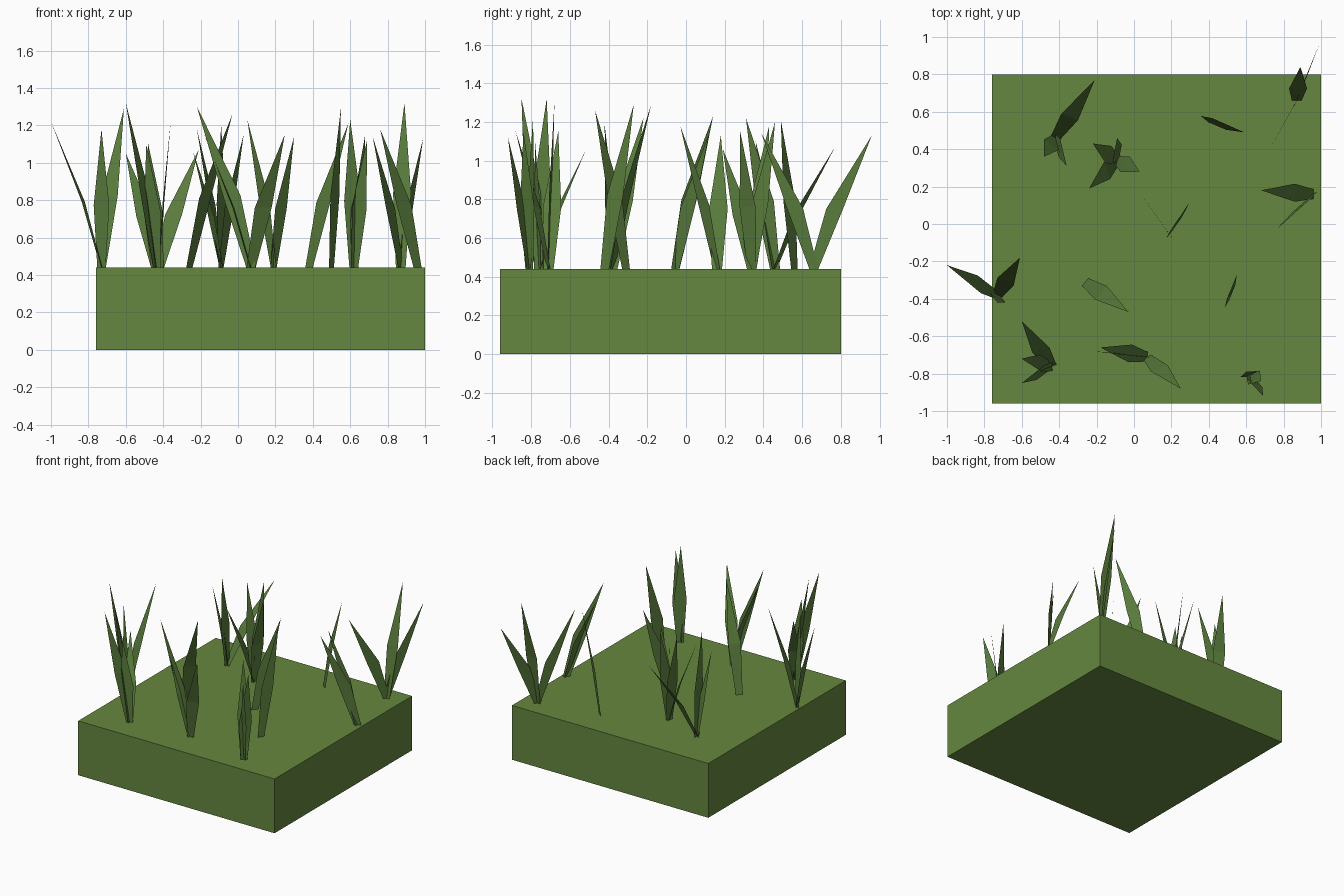
import bpy, bmesh, math
from mathutils import Vector

if "Cube" in bpy.data.objects:
    bpy.data.objects.remove(bpy.data.objects["Cube"])

TOP = 0.44


def material(name, rgb):
    m = bpy.data.materials.new(name)
    m.diffuse_color = (*rgb, 1)
    m.use_nodes = True
    m.node_tree.nodes["Principled BSDF"].inputs["Base Color"].default_value = m.diffuse_color
    return m


soil_green = material("turf_green", (0.13, 0.245, 0.05))
blade_green = material("blade_green", (0.10, 0.20, 0.045))

# Turf block
bpy.ops.mesh.primitive_cube_add(size=1, location=(0.12, -0.08, TOP / 2))
block = bpy.context.object
block.name = "turf_block"
block.scale = (1.76, 1.76, TOP)
block.data.materials.append(soil_green)


def add_blade(bm, base, tip, angle):
    """Flat pointed strip: narrow foot, wide bent middle, sharp tip."""
    a = math.radians(angle)
    side = Vector((math.cos(a), math.sin(a), 0))
    b, t = Vector((*base, TOP)), Vector(tip)
    mid = b.lerp(t, 0.36)
    mid.z = TOP + (t.z - TOP) * 0.45
    p = [bm.verts.new(v) for v in (b - side * 0.026, b + side * 0.026,
                                   mid + side * 0.048, mid - side * 0.048, t)]
    bm.faces.new(p[:4])
    bm.faces.new((p[3], p[2], p[4]))


def tuft(name, base, blades):
    bm = bmesh.new()
    for *tip, angle in blades:
        add_blade(bm, base, tip, angle)
    me = bpy.data.meshes.new(name)
    bm.to_mesh(me)
    bm.free()
    me.materials.append(blade_green)
    bpy.context.collection.objects.link(bpy.data.objects.new(name, me))


# Grass tufts: foot position, then tip x, y, z and width direction of each blade
tuft("tuft_back_left", (-0.42, 0.46), [
    (-0.21, 0.77, 1.07, -20), (-0.48, 0.36, 1.10, -35), (-0.36, 0.31, 1.22, 85)])
tuft("tuft_back_middle", (-0.09, 0.34), [
    (-0.22, 0.43, 1.18, 70), (-0.24, 0.19, 1.06, 110),
    (0.03, 0.28, 1.15, 60), (-0.09, 0.46, 1.20, 60)])
tuft("tuft_back_single", (0.38, 0.56), [(0.59, 0.49, 1.21, -40)])
tuft("tuft_back_right", (0.87, 0.66), [
    (0.89, 0.84, 1.32, 0), (0.99, 0.96, 1.13, 65), (0.72, 0.39, 1.14, 60)])
tuft("tuft_right", (0.96, 0.16), [
    (0.68, 0.18, 1.13, 90), (0.76, -0.03, 1.18, 35)])
tuft("tuft_centre", (0.19, -0.055), [
    (0.05, 0.14, 1.23, -55), (0.30, 0.12, 1.14, 50)])
tuft("tuft_left", (-0.73, -0.38), [
    (-1.0, -0.22, 1.22, 100), (-0.61, -0.18, 1.29, -25), (-0.73, -0.42, 1.18, -30)])
tuft("tuft_middle_left", (-0.26, -0.31), [(-0.03, -0.47, 1.26, 50)])
tuft("tuft_middle_right", (0.5, -0.42), [(0.55, -0.27, 1.29, 60)])
tuft("tuft_front_left", (-0.44, -0.76), [
    (-0.60, -0.52, 1.05, 15), (-0.60, -0.72, 1.32, 100),
    (-0.60, -0.85, 1.32, 60), (-0.49, -0.78, 1.10, 20)])
tuft("tuft_front_middle", (0.07, -0.71), [
    (-0.22, -0.68, 1.30, -10), (-0.18, -0.66, 1.15, 80), (0.25, -0.88, 1.15, 20)])
tuft("tuft_front_right", (0.62, -0.81), [
    (0.60, -0.79, 1.23, 20), (0.69, -0.92, 1.12, -30), (0.68, -0.84, 1.15, 50)])
